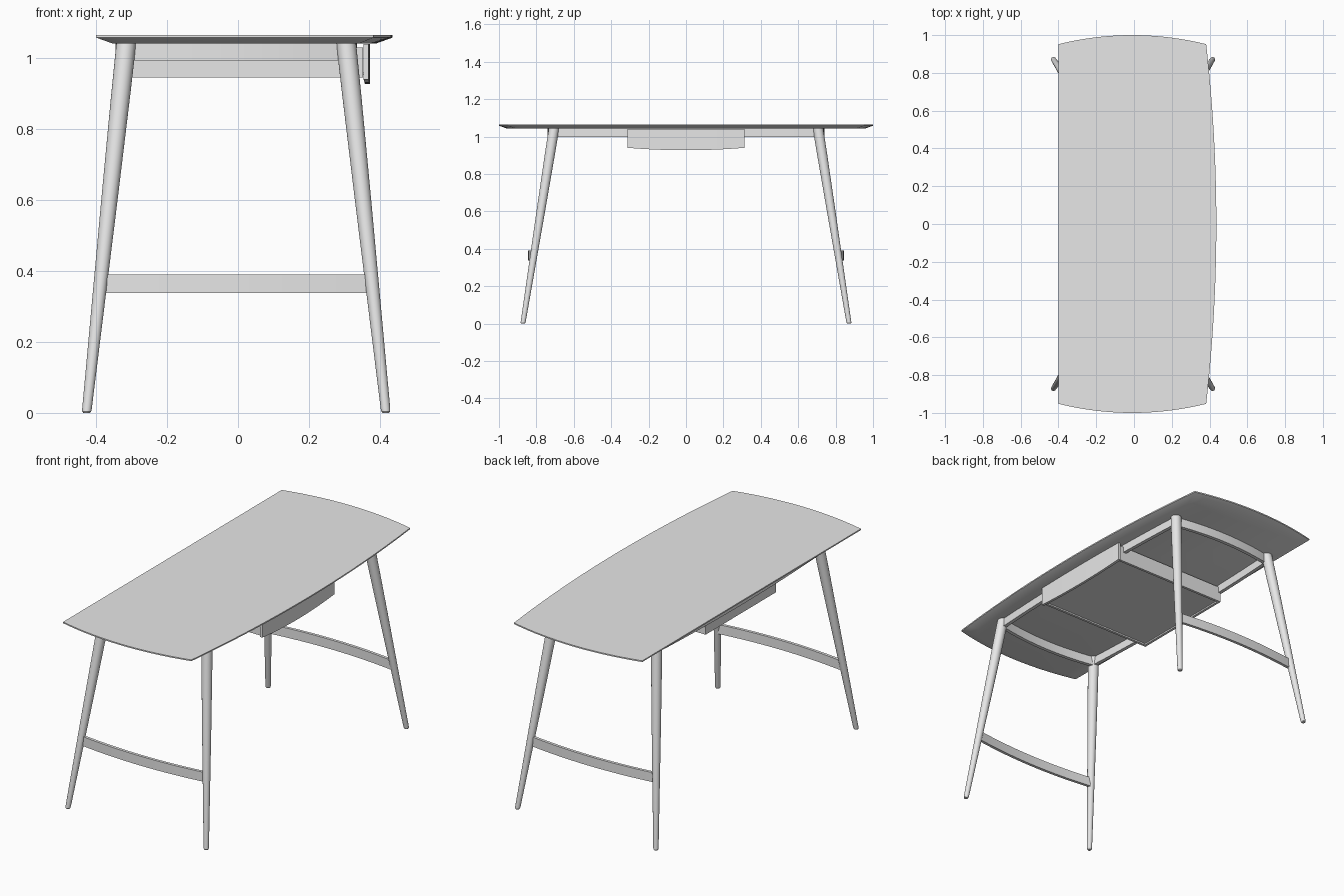
import bpy, bmesh, math
from mathutils import Vector

cube = bpy.data.objects.get("Cube")
if cube:
    bpy.data.objects.remove(cube, do_unlink=True)

grey = bpy.data.materials.new("light grey")
grey.use_nodes = True
GREY = (0.8, 0.8, 0.8, 1)
grey.diffuse_color = GREY
grey.node_tree.nodes["Principled BSDF"].inputs["Base Color"].default_value = GREY

CX = -0.005          # middle of the leg frame
TOP = 1.042          # underside of the table top


def loft(name, rings, smooth=True):
    """Skin a stack of closed rings and cap both ends."""
    bm = bmesh.new()
    rows = [[bm.verts.new(p) for p in ring] for ring in rings]
    n = len(rows[0])
    for a, b in zip(rows, rows[1:]):
        for i in range(n):
            j = (i + 1) % n
            bm.faces.new((a[i], a[j], b[j], b[i]))
    bm.faces.new(rows[0][::-1])
    bm.faces.new(rows[-1])
    bmesh.ops.recalc_face_normals(bm, faces=bm.faces)
    mesh = bpy.data.meshes.new(name)
    bm.to_mesh(mesh)
    bm.free()
    ob = bpy.data.objects.new(name, mesh)
    bpy.context.collection.objects.link(ob)
    mesh.materials.append(grey)
    if smooth:
        bpy.ops.object.select_all(action="DESELECT")
        ob.select_set(True)
        bpy.context.view_layer.objects.active = ob
        bpy.ops.object.shade_smooth_by_angle(angle=math.radians(30))
    return ob


def bow(a, b, rise, steps=16):
    """Points from a to b, bowed sideways by the vector rise."""
    a, b, rise = Vector(a), Vector(b), Vector(rise)
    ts = [i / steps for i in range(steps + 1)]
    return [a.lerp(b, t) + rise * (4 * t * (1 - t)) for t in ts]


def board(name, a, b, rise, thick, z0, z1, sag=0):
    """Upright board that follows a bowed line in plan; sag dips its lower edge."""
    path = bow(a, b, rise)
    along = (path[-1] - path[0]).normalized()
    side = Vector((-along.y, along.x)) * thick / 2
    rings = []
    for i, p in enumerate(path):
        t = i / (len(path) - 1)
        low = z0 - sag * 4 * t * (1 - t)
        rings.append([(*(p + side), low), (*(p - side), low),
                      (*(p - side), z1), (*(p + side), z1)])
    return loft(name, rings)


def box(name, x0, x1, y0, y1, z0, z1):
    ring = [(x0, y0), (x1, y0), (x1, y1), (x0, y1)]
    return loft(name, [[(x, y, z) for x, y in ring] for z in (z0, z1)], False)


# Table top: three bowed edges, one straight edge, bevelled underneath
outline = (bow((-0.4, -0.952), (0.382, -0.952), (0, -0.048))[:-1]
           + bow((0.382, -0.952), (0.382, 0.952), (0.054, 0), 32)[:-1]
           + bow((0.382, 0.952), (-0.4, 0.952), (0, 0.048)))
mid = 0.018
loft("table_top", [[(mid + (p.x - mid) * sx, p.y * sy, z) for p in outline]
                   for z, sx, sy in ((TOP, 0.893, 0.955), (1.058, 1, 1), (1.065, 1, 1))])


# Splayed, tapered legs
def leg(name, sx, sy):
    rings = []
    for z, r in ((0, 0.009), (0.004, 0.0125), (0.012, 0.0135), (0.6, 0.023),
                 (0.9, 0.027), (TOP, 0.028)):
        t = z / TOP
        x = CX + sx * (0.422 - 0.112 * t)
        y = sy * (0.872 - 0.166 * t)
        rings.append([(x + r * math.cos(k * math.tau / 24),
                       y + r * math.sin(k * math.tau / 24), z) for k in range(24)])
    loft(name, rings)


for sy, end in ((-1, "front"), (1, "back")):
    for sx, hand in ((-1, "right"), (1, "left")):
        leg(f"{end}_{hand}_leg", sx, sy)
    # Bowed foot rail and top rail between each pair of legs
    board(f"{end}_stretcher", (CX - 0.375, sy * 0.81), (CX + 0.375, sy * 0.81),
          (0, sy * 0.026), 0.016, 0.338, 0.39)
    board(f"{end}_top_rail", (CX - 0.305, sy * 0.7), (CX + 0.305, sy * 0.7),
          (0, sy * 0.03), 0.02, 0.993, TOP)
    # Drawer sides
    box(f"drawer_{end}_side", -0.335, 0.352, sy * 0.3 - 0.007, sy * 0.3 + 0.007, 0.945, 1.03)

# Long rails
for sx, hand in ((-1, "right"), (1, "left")):
    board(f"{hand}_long_rail", (CX + sx * 0.31, -0.7), (CX + sx * 0.31, 0.7),
          (sx * 0.02, 0), 0.02, 0.998, TOP)

# Drawer front with a dipped lower edge, back and floor
board("drawer_front", (0.361, -0.313), (0.361, 0.313), (0.004, 0), 0.014, 0.94, 1.04, 0.013)
box("drawer_back", -0.335, -0.321, -0.3, 0.3, 0.945, 1.03)
box("drawer_floor", -0.33, 0.355, -0.297, 0.297, 0.953, 0.96)
